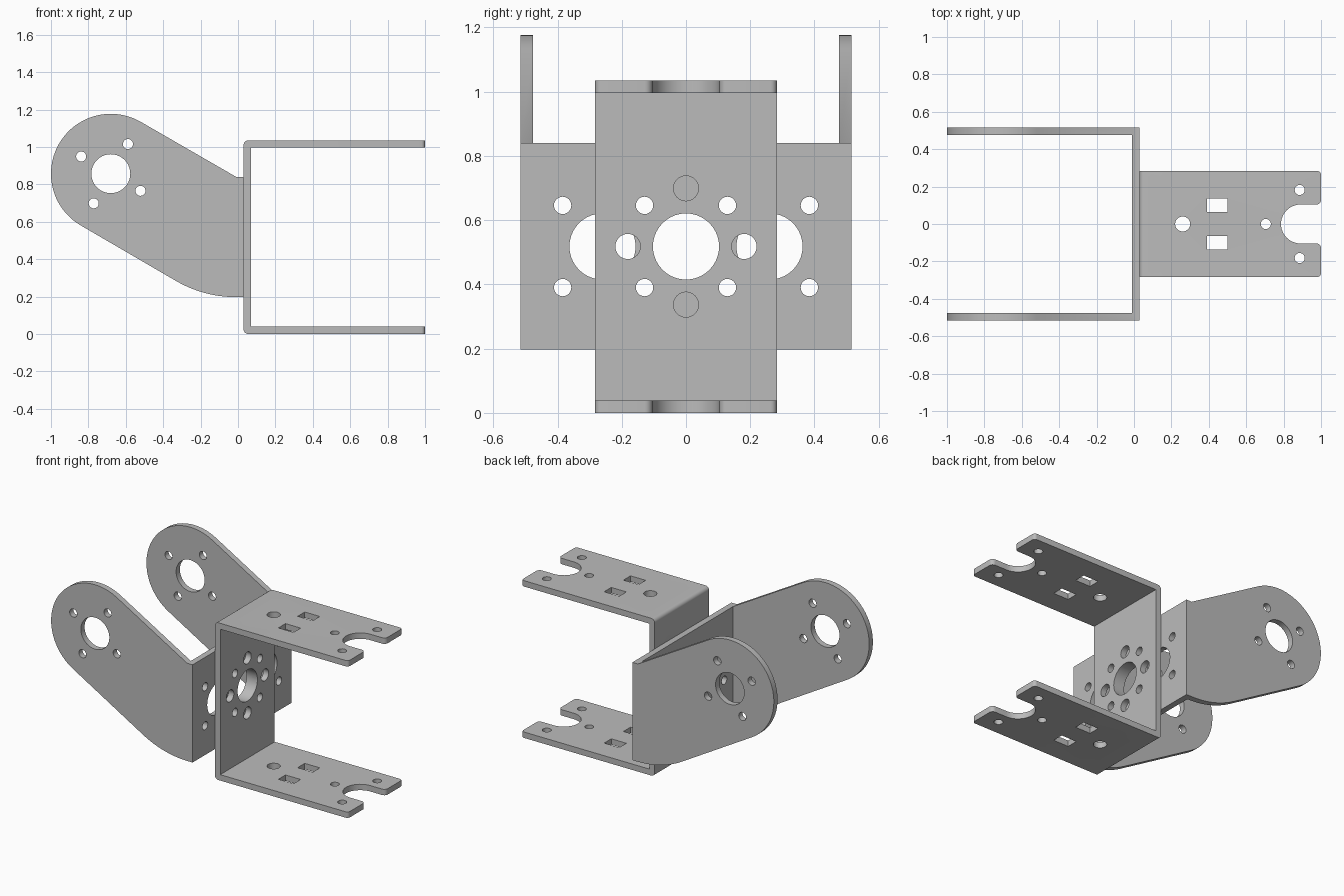
import bpy, bmesh
from math import sin, cos, pi, radians

if "Cube" in bpy.data.objects:
    bpy.data.objects.remove(bpy.data.objects["Cube"], do_unlink=True)

metal = bpy.data.materials.new("grey_metal")
metal.use_nodes = True
GREY = (0.5, 0.5, 0.5, 1)
metal.diffuse_color = GREY
metal.node_tree.nodes["Principled BSDF"].inputs["Base Color"].default_value = GREY

PLACE = {"x": lambda u, v, w: (w, u, v),
         "y": lambda u, v, w: (u, w, v),
         "z": lambda u, v, w: (u, v, w)}


def arc(cu, cv, r, start, end, steps=12):
    angles = [radians(start + (end - start) * i / steps) for i in range(steps + 1)]
    return [(cu + r * cos(a), cv + r * sin(a)) for a in angles]


def circle(cu, cv, r, steps=40):
    return arc(cu, cv, r, 0, 360, steps)[:-1]


def rect(u0, u1, v0, v1):
    return [(u0, v0), (u1, v0), (u1, v1), (u0, v1)]


def prism(bm, outline, axis, lo, hi):
    """Extrude a 2D outline along an axis."""
    rings = [[bm.verts.new(PLACE[axis](u, v, w)) for u, v in outline] for w in (lo, hi)]
    n = len(outline)
    faces = [bm.faces.new(ring) for ring in rings]
    for i in range(n):
        j = (i + 1) % n
        faces.append(bm.faces.new((rings[0][i], rings[0][j], rings[1][j], rings[1][i])))
    bmesh.ops.recalc_face_normals(bm, faces=faces)


def make_object(name, bm):
    mesh = bpy.data.meshes.new(name)
    bm.to_mesh(mesh)
    bm.free()
    mesh.materials.append(metal)
    obj = bpy.data.objects.new(name, mesh)
    bpy.context.collection.objects.link(obj)
    return obj


def boolean(obj, prisms, operation):
    """Combine the object with a set of prisms and drop the cutter."""
    bm = bmesh.new()
    for p in prisms:
        prism(bm, *p)
    cutter = make_object("cutter", bm)
    cutter.hide_render = True
    mod = obj.modifiers.new("cut", "BOOLEAN")
    mod.object, mod.operation, mod.solver = cutter, operation, "EXACT"
    bpy.ops.object.select_all(action="DESELECT")
    bpy.context.view_layer.objects.active = obj
    obj.select_set(True)
    bpy.ops.object.modifier_apply(modifier=mod.name)
    bpy.data.objects.remove(cutter, do_unlink=True)


MID = 0.518      # height of the shared pivot
JOINT = 0.03     # plane where both brackets meet
SMALL = 0.027    # screw hole radius
screws = [(sy * 0.129, MID + sz * 0.128) for sy in (-1, 1) for sz in (-1, 1)]

# Wide bracket: channel trimmed to the side outline of its arms
bm = bmesh.new()
prism(bm, [(-1.1, -0.515), (JOINT, -0.515), (JOINT, 0.515), (-1.1, 0.515),
           (-1.1, 0.476), (-0.01, 0.476), (-0.01, -0.476), (-1.1, -0.476)], "z", 0, 1.3)
wide = make_object("wide_arm_bracket", bm)
PX, PZ = -0.68, 0.857
side = (arc(PX, PZ, 0.32, 60, 240, 40) + arc(-0.01, 0.837, 0.64, 240, 270)
        + [(0.1, 0.197), (0.1, 0.84), (-0.01, 0.84)])
boolean(wide, [(side, "y", -0.6, 0.6)], "INTERSECT")

holes = [(circle(PX, PZ, 0.104), "y", -0.6, 0.6)]
for a in (60, 150, 240, 330):
    u, v = PX + 0.183 * cos(radians(a)), PZ + 0.183 * sin(radians(a))
    holes.append((circle(u, v, SMALL, 24), "y", -0.6, 0.6))
for y in (-0.26, 0, 0.26):
    holes.append((circle(y, MID, 0.103), "x", -0.1, 0.1))
outer = [(sy * 0.384, MID + sz * 0.128) for sy in (-1, 1) for sz in (-1, 1)]
for y, z in screws + outer:
    holes.append((circle(y, z, SMALL, 24), "x", -0.1, 0.1))
boolean(wide, holes, "DIFFERENCE")

# Narrow bracket: channel with rounded bends and flange corners
TOP, HALF, T, BEND = 1.035, 0.283, 0.039, 0.025
bm = bmesh.new()
prism(bm, arc(JOINT + BEND, BEND, BEND, 270, 180, 6)
      + arc(JOINT + BEND, TOP - BEND, BEND, 180, 90, 6)
      + [(1, TOP), (1, TOP - T), (JOINT + T, TOP - T), (JOINT + T, T), (1, T), (1, 0)],
      "y", -HALF, HALF)
corners = [e for e in bm.edges
           if all(v.co.x > 0.99 for v in e.verts)
           and abs(e.verts[0].co.z - e.verts[1].co.z) > 0.01]
bmesh.ops.bevel(bm, geom=corners, offset=0.02, segments=5, profile=0.5, affect="EDGES")
narrow = make_object("narrow_flange_bracket", bm)

# Open notch with flared lips, then flange holes and slots
lip = 0.025
notch = (arc(0.89, 0, 0.104, 90, 270, 24)
         + arc(1 - lip, -0.104 - lip, lip, 90, 0, 6)
         + [(1.1, -0.104 - lip), (1.1, 0.104 + lip)]
         + arc(1 - lip, 0.104 + lip, lip, 0, -90, 6))
flange = [notch, circle(0.26, 0, 0.04), circle(0.705, 0, SMALL, 24)]
for s in (-1, 1):
    flange.append(circle(0.886, s * 0.182, SMALL, 24))
    flange.append(rect(0.39, 0.5, s * 0.1 - 0.037, s * 0.1 + 0.037))
holes = [(shape, "z", -0.1, 1.2) for shape in flange]
# Web holes
holes.append((circle(0, MID, 0.103), "x", 0, 0.1))
for u, v in ((1, 0), (-1, 0), (0, 1), (0, -1)):
    holes.append((circle(u * 0.181, MID + v * 0.181, 0.039, 32), "x", 0, 0.1))
for y, z in screws:
    holes.append((circle(y, z, SMALL, 24), "x", 0, 0.1))
boolean(narrow, holes, "DIFFERENCE")

# Smooth the curved walls, keep plate edges crisp
bpy.ops.object.select_all(action="DESELECT")
for obj in (wide, narrow):
    obj.select_set(True)
bpy.context.view_layer.objects.active = narrow
bpy.ops.object.shade_smooth_by_angle(angle=radians(30))
